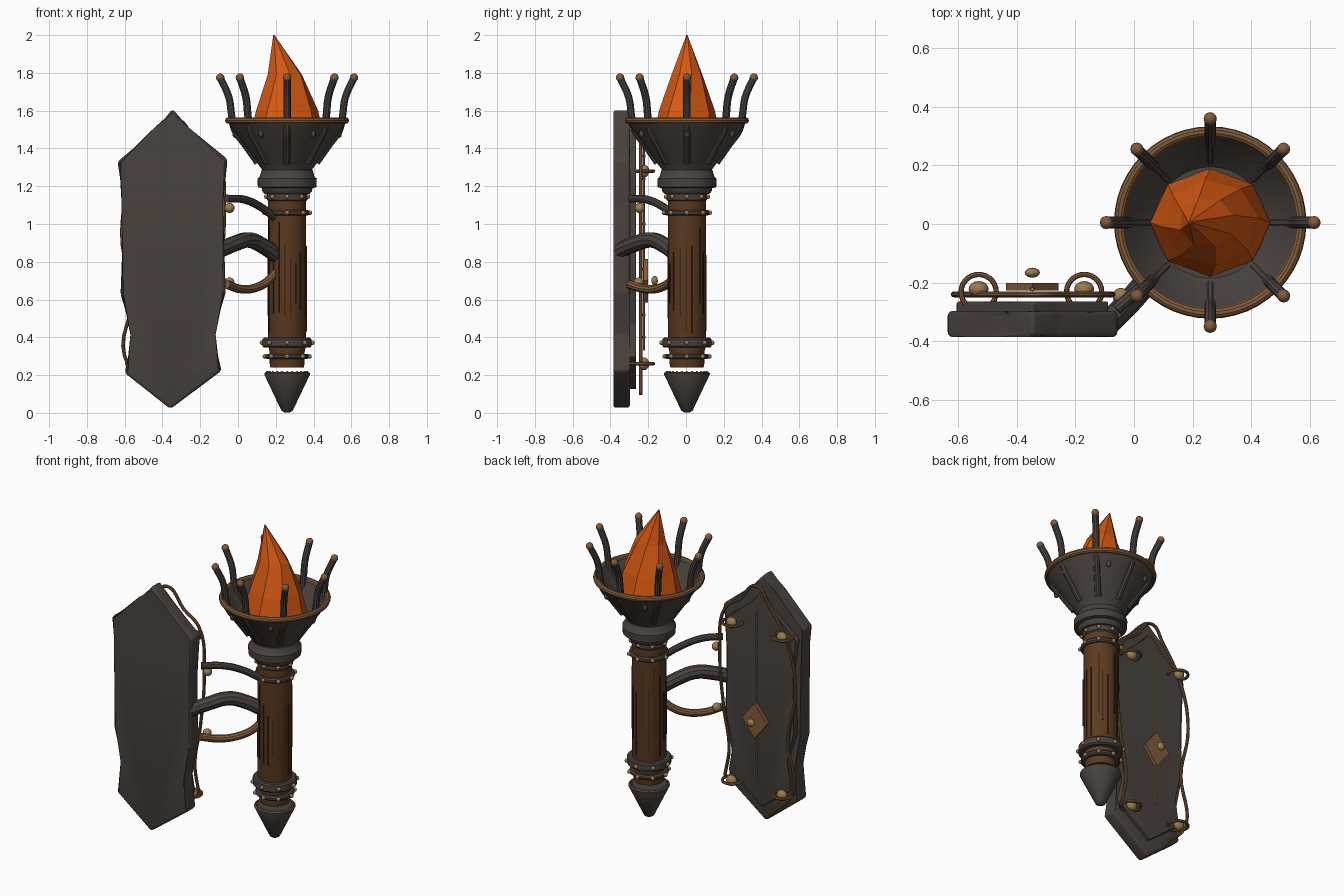
import bpy, bmesh, math, random
from mathutils import Vector, Matrix

if "Cube" in bpy.data.objects:
    bpy.data.objects.remove(bpy.data.objects["Cube"])

random.seed(4)
AX, AY = 0.26, 0.005          # torch axis
TAU = math.tau


def mat(name, c):
    m = bpy.data.materials.new(name)
    m.diffuse_color = (*c, 1)
    m.use_nodes = True
    m.node_tree.nodes["Principled BSDF"].inputs["Base Color"].default_value = m.diffuse_color
    return m


iron = mat("dark_iron", (0.068, 0.056, 0.05))
wood = mat("brown_wood", (0.105, 0.043, 0.014))
dark_wood = mat("dark_wood", (0.05, 0.02, 0.008))
copper = mat("copper", (0.22, 0.105, 0.043))
brass = mat("brass", (0.33, 0.2, 0.08))
fire = mat("orange_flame", (0.68, 0.1, 0.006))


def finish(name, bm, material, smooth=True):
    bmesh.ops.recalc_face_normals(bm, faces=bm.faces)
    me = bpy.data.meshes.new(name)
    bm.to_mesh(me)
    bm.free()
    me.materials.append(material)
    for p in me.polygons:
        p.use_smooth = smooth
    if smooth:
        me.set_sharp_from_angle(angle=math.radians(35))
    ob = bpy.data.objects.new(name, me)
    bpy.context.collection.objects.link(ob)
    return ob


def rings_to_mesh(bm, rings, closed=False):
    """Skin rings of points; cap both ends, or join last to first."""
    vs = [[bm.verts.new(p) for p in r] for r in rings]
    n = len(vs[0])
    pairs = list(zip(vs, vs[1:])) + ([(vs[-1], vs[0])] if closed else [])
    for a, b in pairs:
        for i in range(n):
            j = (i + 1) % n
            bm.faces.new((a[i], a[j], b[j], b[i]))
    if not closed:
        bm.faces.new(vs[0])
        bm.faces.new(vs[-1])


def circle(r, z, n=40, cx=AX, cy=AY):
    return [(cx + r * math.cos(TAU * i / n), cy + r * math.sin(TAU * i / n), z) for i in range(n)]


def lathe(name, prof, material, n=40):
    bm = bmesh.new()
    rings_to_mesh(bm, [circle(r, z, n) for r, z in prof])
    return finish(name, bm, material)


def torus(name, centre, R, r, material, n=40, k=10):
    x, y, z = centre
    bm = bmesh.new()
    prof = [(R + r * math.cos(TAU * j / k), z + r * math.sin(TAU * j / k)) for j in range(k)]
    rings_to_mesh(bm, [circle(a, b, n, x, y) for a, b in prof], True)
    return finish(name, bm, material)


def balls(name, centres, r, material, scale=(1, 1, 1), seg=12):
    bm = bmesh.new()
    for c in centres:
        m = Matrix.Translation(c) @ Matrix.Diagonal((*scale, 1))
        bmesh.ops.create_uvsphere(bm, u_segments=seg, v_segments=max(6, seg // 2), radius=r, matrix=m)
    return finish(name, bm, material)


def tube(name, pts, r, material, res=6):
    cu = bpy.data.curves.new(name, 'CURVE')
    cu.dimensions = '3D'
    cu.bevel_depth, cu.bevel_resolution, cu.resolution_u, cu.use_fill_caps = r, 3, res, True
    sp = cu.splines.new('BEZIER')
    sp.bezier_points.add(len(pts) - 1)
    for b, p in zip(sp.bezier_points, pts):
        b.co = p
        b.handle_left_type = b.handle_right_type = 'AUTO'
    tmp = bpy.data.objects.new(name + "_path", cu)
    bpy.context.collection.objects.link(tmp)
    bpy.context.view_layer.update()
    me = bpy.data.meshes.new_from_object(tmp.evaluated_get(bpy.context.evaluated_depsgraph_get()))
    bpy.data.objects.remove(tmp)
    bm = bmesh.new()
    bm.from_mesh(me)
    bpy.data.meshes.remove(me)
    return finish(name, bm, material)


def polar(r, a, z):
    return (AX + r * math.cos(a), AY + r * math.sin(a), z)


# Wall plate and raised inner panel
outline = [(-.347, 1.61), (-.257, 1.507), (-.055, 1.343), (-.08, 1.105), (-.065, .637), (-.135, .415),
           (-.087, .223), (-.358, .021), (-.60, .212), (-.553, .415), (-.622, .627), (-.60, 1.105),
           (-.638, 1.33), (-.43, 1.50)]


def slab(name, sx, sz, y0, y1, bevel):
    pts = [(-.347 + (x + .347) * sx, .8 + (z - .8) * sz) for x, z in outline]
    bm = bmesh.new()
    rings_to_mesh(bm, [[(x, y, z) for x, z in pts] for y in (y0, y1)])
    bmesh.ops.bevel(bm, geom=bm.edges[:], offset=bevel, segments=3, affect='EDGES', profile=0.5)
    return finish(name, bm, iron)


slab("wall_plate", 1, 1, -.385, -.297, .016)
slab("inner_panel", .89, .87, -.31, -.264, .008)

# Wire vine around the panel
vine = [(-.11, .27), (-.14, .46), (-.10, .72), (-.074, 1.08), (-.11, 1.35), (-.22, 1.44), (-.34, 1.555),
        (-.42, 1.46), (-.56, 1.23), (-.615, .95), (-.56, .61), (-.6, .3), (-.43, .1)]
tube("wire_vine", [(x, -.24, z) for x, z in vine], .010, copper)

# Spine rod with beads, diamond and knob
tube("spine_rod", [(-.347, -.222, .33), (-.347, -.222, 1.4)], .006, brass)
balls("spine_beads", [(-.347, -.222, .4 + .12 * i) for i in range(9)], .008, brass, (1, 1, 1.6), 8)
bm = bmesh.new()
rings_to_mesh(bm, [[(-.347 + .09 * a, y, .70 + .115 * b) for a, b in ((1, 0), (0, 1), (-1, 0), (0, -1))]
                   for y in (-.226, -.202)])
finish("panel_diamond", bm, copper, False)
balls("diamond_knob", [(-.347, -.166, .70)], .026, brass, (1, .65, 1), 16)

# Corner rivets, each with a horizontal ring
corners = [(x, -.232, z) for x in (-.53, -.17) for z in (.26, 1.28)]
for c in corners:
    torus("rivet_ring", c, .06, .009, copper, 28, 8)
balls("corner_rivets", [(x, -.222, z) for x, y, z in corners], .034, brass, (1, .8, 1), 16)

# Arms from plate to handle
tube("middle_arm", [(-.10, -.35, .86), (-.02, -.27, .895), (.06, -.18, .915), (.13, -.11, .885), (.21, -.04, .83)],
     .042, iron)
tube("upper_arm", [(-.06, -.29, 1.135), (.03, -.21, 1.13), (.12, -.12, 1.09), (.2, -.05, 1.03)], .021, iron)
tube("lower_arm", [(-.06, -.30, .68), (.02, -.21, .655), (.10, -.13, .665), (.16, -.08, .70), (.21, -.04, .76)],
     .023, copper)
balls("arm_knobs", [(-.045, -.245, 1.085), (-.045, -.25, .69)], .027, brass, seg=16)

# Wooden handle with grain strips
lathe("handle", [(.088, .24), (.092, .26), (.092, .32), (.101, .36), (.101, 1.17)], wood)
bm = bmesh.new()
for i in range(18):
    a = TAU * (i + random.uniform(-.25, .25)) / 18
    z0, z1 = random.uniform(.41, .62), random.uniform(.78, 1.04)
    m = (Matrix.Translation(polar(.1, a, (z0 + z1) / 2)) @ Matrix.Rotation(a, 4, 'Z')
         @ Matrix.Diagonal((.009, .007, z1 - z0, 1)))
    bmesh.ops.create_cube(bm, size=1, matrix=m)
finish("wood_grain", bm, dark_wood, False)


# Iron bands with studs
def band(name, r, z0, z1, studs=8):
    h = min(.008, (z1 - z0) / 3)
    lathe(name, [(r - h, z0), (r, z0 + h), (r, z1 - h), (r - h, z1)], iron)
    if studs:
        balls(name + "_studs", [polar(r + .003, TAU * i / studs, (z0 + z1) / 2) for i in range(studs)],
              .0125, brass)


band("lower_band", .130, .345, .398)
band("foot_band", .115, .285, .313)
band("upper_band", .117, 1.045, 1.075)
band("neck_band", .107, 1.12, 1.17)

# Pointed foot, floating just below the handle, with a dotted copper edge
lathe("pointed_foot", [(.012, .001), (.03, .012), (.121, .203), (.121, .21), (.112, .217)], iron)
balls("foot_beads", [polar(.106, TAU * i / 24, .215) for i in range(24)], .007, copper, seg=8)

# Collar and fire bowl
lathe("bowl_collar", [(.12, 1.16), (.132, 1.175), (.134, 1.19), (.155, 1.195), (.157, 1.24), (.145, 1.25),
                      (.135, 1.285)], iron)
lathe("fire_bowl", [(.12, 1.255), (.13, 1.285), (.16, 1.325), (.23, 1.42), (.285, 1.495), (.318, 1.545),
                    (.295, 1.55), (.27, 1.51), (.215, 1.435), (.19, 1.41)], iron)
torus("bowl_rim", (AX, AY, 1.548), .31, .018, copper, 48)
balls("bowl_studs", [polar(.276, TAU * i / 6, 1.478) for i in range(6)], .014, iron, (1, 1, 1.6))

# Eight curved prongs with copper tips
for i in range(8):
    a = TAU * i / 8
    prof = [(.155, 1.325), (.222, 1.42), (.278, 1.5), (.293, 1.57), (.308, 1.67), (.352, 1.77)]
    tube("prong", [polar(r, a, z) for r, z in prof], .02, iron, 4)
balls("prong_tips", [polar(.354, TAU * i / 8, 1.775) for i in range(8)], .0225, copper)

# Faceted flame, leaning and twisting to its tip
bm = bmesh.new()
layers = [(.15, 1.36, 0, 0), (.205, 1.43, 0, 0), (.165, 1.6, 0, .1), (.095, 1.79, -.012, .3), (.004, 2.0, -.07, .7)]
flame = []
for r, z, dx, tw in layers:
    flame.append([(AX + dx + r * math.cos(TAU * i / 8 + tw), AY + .9 * r * math.sin(TAU * i / 8 + tw), z)
                  for i in range(8)])
rings_to_mesh(bm, flame)
finish("flame", bm, fire, False)
